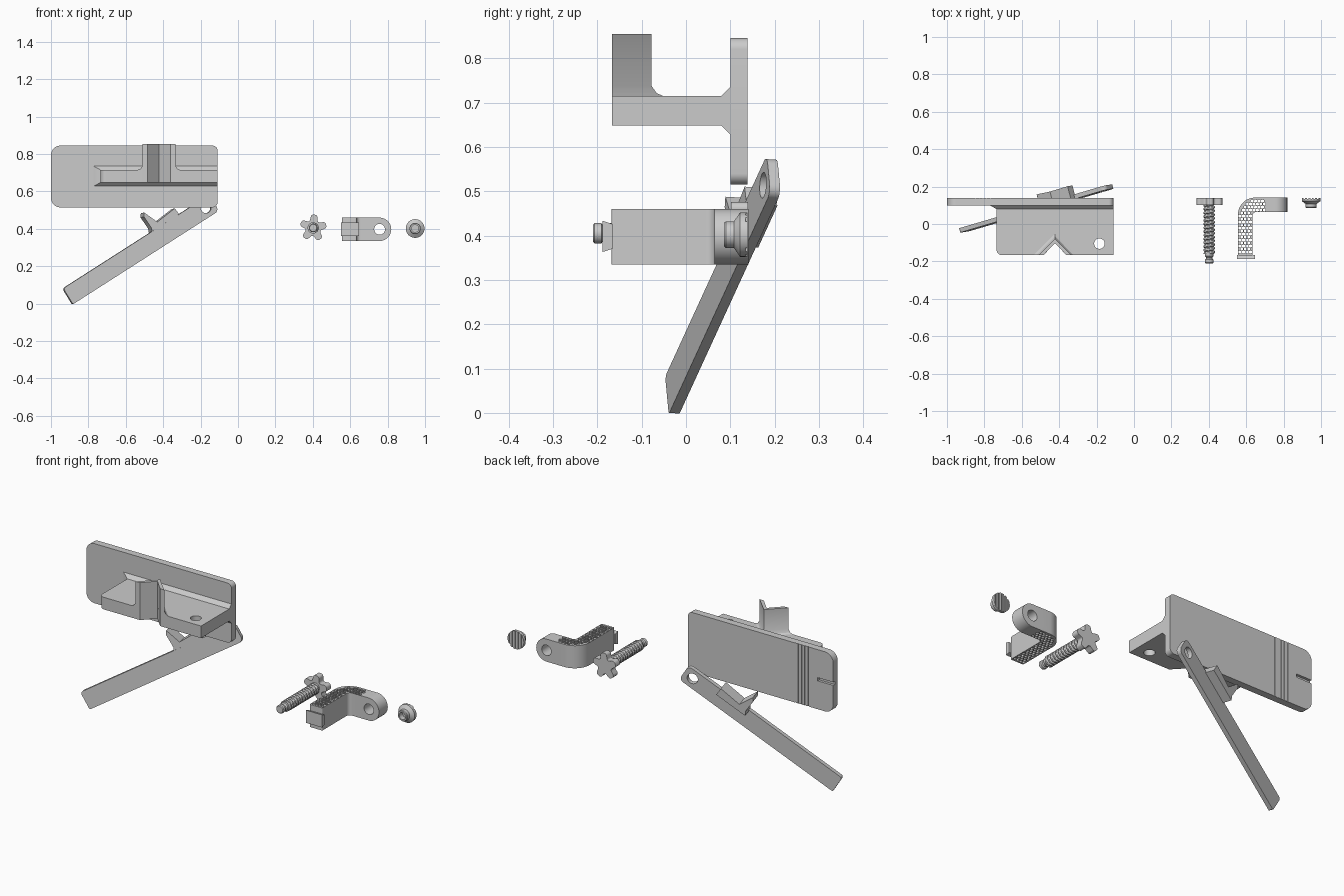
import bpy, bmesh, math
from mathutils import Vector as V

if "Cube" in bpy.data.objects:
    bpy.data.objects.remove(bpy.data.objects["Cube"])

grey = bpy.data.materials.new("light_grey")
grey.use_nodes = True
COLOUR = (0.6, 0.6, 0.6, 1)
grey.diffuse_color = COLOUR
grey.node_tree.nodes["Principled BSDF"].inputs["Base Color"].default_value = COLOUR
X, Y, Z = V((1, 0, 0)), V((0, 1, 0)), V((0, 0, 1))
parts = []


def finish(name, bm):
    bmesh.ops.recalc_face_normals(bm, faces=bm.faces)
    mesh = bpy.data.meshes.new(name)
    bm.to_mesh(mesh)
    bm.free()
    mesh.materials.append(grey)
    obj = bpy.data.objects.new(name, mesh)
    bpy.context.collection.objects.link(obj)
    parts.append(obj)
    return obj


def add_loft(bm, rings):
    """Skin a list of equal-length 3D rings and cap both ends."""
    rows = [[bm.verts.new(p) for p in ring] for ring in rings]
    for a, b in zip(rows, rows[1:]):
        for i in range(len(a)):
            j = (i + 1) % len(a)
            bm.faces.new((a[i], a[j], b[j], b[i]))
    bm.faces.new(rows[0])
    bm.faces.new(rows[-1])


def loft(name, rings):
    bm = bmesh.new()
    add_loft(bm, rings)
    return finish(name, bm)


def prism(name, pts, origin, e1, e2, push):
    base = [V(origin) + e1 * p[0] + e2 * p[1] for p in pts]
    return loft(name, [base, [p + push for p in base]])


def circle(cx, cy, r, n=32):
    return [(cx + r * math.cos(i * math.tau / n), cy + r * math.sin(i * math.tau / n)) for i in range(n)]


def rounded(corners, steps=8):
    """Corners are (x, y, trim); each is replaced by an arc."""
    out = []
    for i, (x, y, t) in enumerate(corners):
        p = V((x, y))
        if not t:
            out.append(p)
            continue
        d1 = (V(corners[i - 1][:2]) - p).normalized()
        d2 = (V(corners[(i + 1) % len(corners)][:2]) - p).normalized()
        w = math.sin(d1.angle(d2) / 2)
        for k in range(steps + 1):
            s = k / steps
            a, b, c = (1 - s) ** 2, 2 * s * (1 - s) * w, s * s
            out.append(((p + d1 * t) * a + p * b + (p + d2 * t) * c) / (a + b + c))
    return out


def lathe(name, profile, cx, cz, n=40):
    return loft(name, [[V((x, y, z)) for x, z in circle(cx, cz, r, n)] for y, r in profile])


def combine(obj, tool, op="DIFFERENCE"):
    """Apply a boolean and throw the tool away."""
    mod = obj.modifiers.new("bool", "BOOLEAN")
    mod.operation, mod.object, mod.solver = op, tool, "EXACT"
    graph = bpy.context.evaluated_depsgraph_get()
    graph.update()
    mesh = bpy.data.meshes.new_from_object(obj.evaluated_get(graph))
    obj.modifiers.clear()
    obj.data = mesh
    parts.remove(tool)
    bpy.data.objects.remove(tool)


def box(name, lo, hi):
    return prism(name, [(lo[0], lo[1]), (hi[0], lo[1]), (hi[0], hi[1]), (lo[0], hi[1])],
                 (0, 0, lo[2]), X, Y, Z * (hi[2] - lo[2]))


# Back plate with shallow grooves and an end slot
plate = prism("back_plate", rounded([(-1, .515, .05), (-.11, .515, .025), (-.11, .845, .025), (-1, .845, .05)]),
              (0, .10, 0), X, Z, Y * .039)
for i in range(5):
    gx = -.85 + i * .02
    combine(plate, box("groove_cutter", (gx, .136, .4), (gx + .005, .15, .9)))
combine(plate, box("slot_cutter", (-1.1, .125, .672), (-.905, .15, .690)))

# Shelf flaring into the plate
def shelf_ring(y, grow, left):
    return [V((left, y, .648 - grow)), V((-.11, y, .648 - grow)),
            V((-.11, y, .715 + grow)), V((left, y, .715 + grow))]

shelf = prism("shelf", rounded([(-.735, -.167, .03), (-.11, -.167, 0), (-.11, .085, 0), (-.735, .085, 0)]),
              (0, 0, .648), X, Y, Z * .067)
loft("shelf_flare", [shelf_ring(.08, 0, -.735), shelf_ring(.102, .022, -.775)])
NOTCH = [(-.487, -.17), (-.4225, -.102), (-.358, -.17)]
combine(shelf, prism("notch_cutter", NOTCH, (0, 0, .6), X, Y, Z * .3))
combine(shelf, prism("hole_cutter", circle(-.185, -.105, .028), (0, 0, .6), X, Y, Z * .3))

# Upright V rest with a flared foot
def chevron(z, grow):
    m = -.4225
    return [V((m + dx, y, z)) for dx, y in
            ((-.0875 - grow, -.167), (-.062, -.167), (0, -.102), (.062, -.167),
             (.0875 + grow, -.167), (0, -.078 + grow))]

loft("v_rest", [chevron(.715, .026), chevron(.721, .012), chevron(.738, 0), chevron(.855, 0)])

# Tilted lever with its pivot hole and hooked catch
U = V((.817, .24, .523)).normalized()
W = V((-.52, -.08, .85))
W = (W - U * W.dot(U)).normalized()
BACK = U.cross(W) * -1
ORIGIN = V((-.882, -.039, -.003))
lever = prism("lever", rounded([(0, 0, .008), (.955, 0, .025), (.955, .1, .025), (0, .1, .015)]),
              ORIGIN, U, W, BACK * .024)
combine(lever, prism("pivot_cutter", circle(.902, .052, .029), ORIGIN - BACK * .05, U, W, BACK * .15))
prism("lever_catch", [(.577, .092), (.588, .117), (.585, .19), (.598, .209), (.633, .128),
                      (.755, .139), (.757, .092)], ORIGIN + BACK * .001, U, W, BACK * .072)

# Star-headed screw
CX, CZ = .402, .405
star = []
for i in range(5):
    for turn, r, trim in ((-13, .073, .013), (13, .073, .013), (36, .037, .012)):
        a = math.radians(85 + i * 72 + turn)
        star.append((CX + r * math.cos(a), CZ + r * math.sin(a), trim))
prism("star_knob", rounded(star), (0, .102, 0), X, Z, Y * .038)

PITCH, TURN = .02, 24
rows = []
for k in range(107):
    y = .104 - k * PITCH / 8
    ring = []
    for i in range(TURN):
        a = i * math.tau / TURN
        phase = (y / PITCH + i / TURN) % 1
        r = .0225 + .0075 * min(1, max(0, 2 - 4 * abs(phase - .5)))
        ring.append(V((CX + r * math.cos(a), y, CZ + r * math.sin(a))))
    rows.append(ring)
loft("threaded_shaft", rows)
lathe("screw_tip", [(-.15, .023), (-.172, .023), (-.178, .017), (-.187, .017),
                    (-.191, .023), (-.206, .023), (-.21, .019)], CX, CZ)

# Clamp arm: an L with a round eye
clamp = prism("clamp_arm", rounded([(.556, -.168, .006), (.634, -.168, .006), (.634, .064, .02), (.757, .064, 0),
                                    (.757, .141, 0), (.556, .141, .09)], 12), (0, 0, .335), X, Y, Z * .125)
combine(clamp, prism("eye", circle(.757, .3975, .0625, 48), (0, .064, 0), X, Z, Y * .077), "UNION")
combine(clamp, prism("eye_cutter", circle(.757, .3975, .029), (0, 0, 0), X, Z, Y * .3))

# Honeycomb cells through the clamp arm
def off_centre(x, y):
    bend = .06
    if y < .1025 - bend:
        return abs(x - .595)
    if x > .595 + bend:
        return abs(y - .1025)
    return abs(math.hypot(x - .595 - bend, y - .1025 + bend) - bend)

cells = bmesh.new()
STEP = .0185
for row in range(20):
    for col in range(10):
        x = .567 + (col + .5 * (row % 2)) * STEP
        y = -.15 + row * STEP * .866
        if x < .705 and off_centre(x, y) < .0295:
            hexagon = [(x + .0088 * math.sin(k * math.pi / 3), y + .0088 * math.cos(k * math.pi / 3))
                       for k in range(6)]
            add_loft(cells, [[V((*p, z)) for p in hexagon] for z in (.3, .5)])
combine(clamp, finish("cell_cutter", cells))

# Dovetail foot on the clamp arm
prism("clamp_foot", [(-.166, .37), (-.188, .363), (-.188, .433), (-.166, .426)],
      (.55, 0, 0), Y, Z, X * .097)

# Round end plug with a ribbed back
plug = lathe("end_plug", [(.086, .027), (.09, .03), (.108, .03), (.122, .05), (.139, .05)], .947, .402)
combine(plug, prism("bore_cutter", circle(.947, .402, .019), (0, .05, 0), X, Z, Y * .065))
for i in range(5):
    px = .947 + (i - 2) * .018
    combine(plug, box("rib_cutter", (px - .004, .134, .3), (px + .004, .15, .5)))

# Smooth the curved surfaces, keep the edges crisp
bpy.ops.object.select_all(action="DESELECT")
for obj in parts:
    obj.select_set(True)
bpy.context.view_layer.objects.active = parts[0]
bpy.ops.object.shade_smooth_by_angle(angle=math.radians(30))
